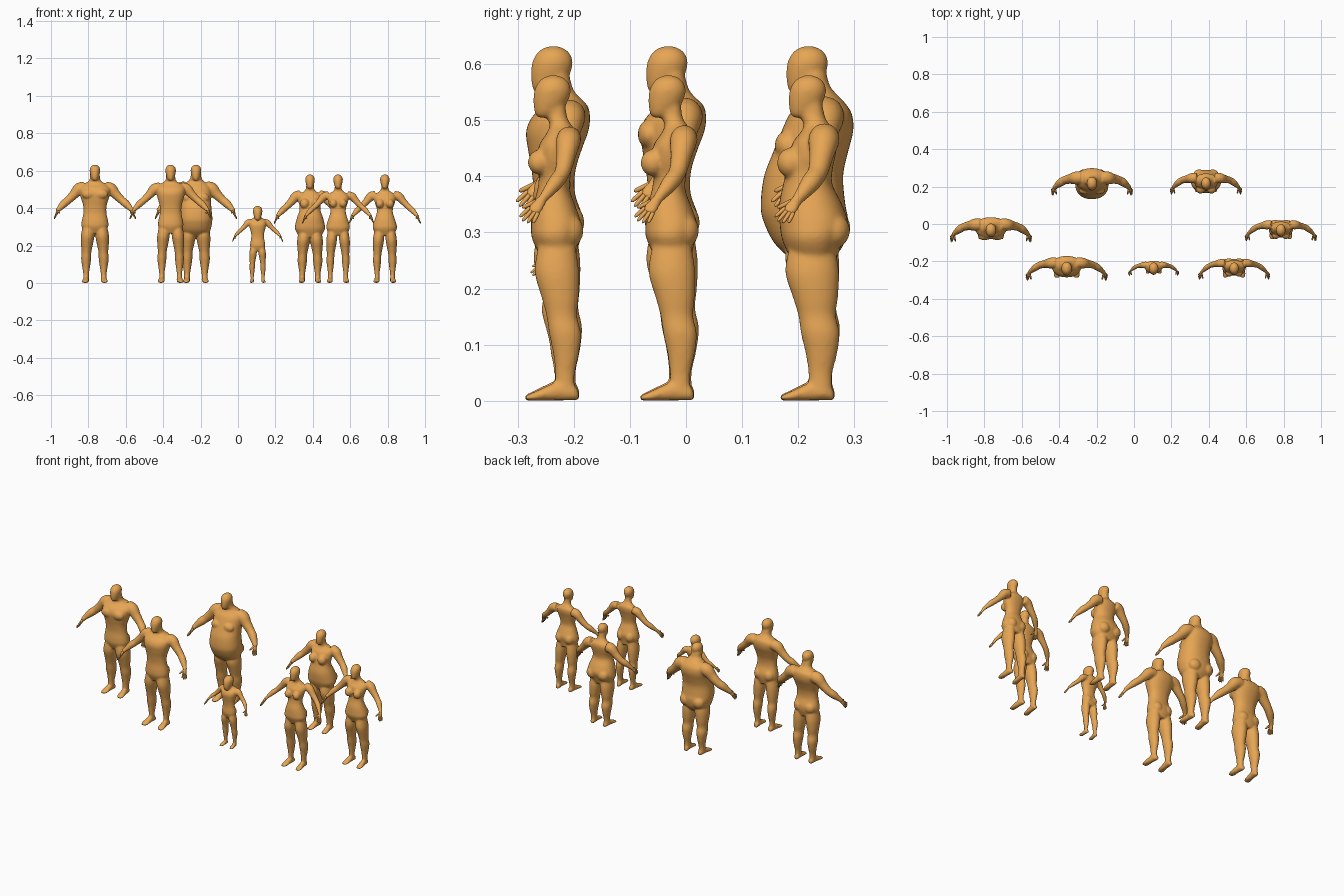
import bpy, bmesh
from mathutils import Vector, Matrix
from math import cos, sin, pi, copysign

mat = bpy.data.materials.new("clay")
mat.diffuse_color = (0.80, 0.38, 0.09, 1)


def catmull(rows, steps):
    """Smoothly resample a list of equal-length number rows."""
    out, n = [], len(rows)
    for i in range(n - 1):
        p0, p1, p2, p3 = (rows[max(0, min(n - 1, i + k))] for k in (-1, 0, 1, 2))
        for s in range(steps):
            t = s / steps
            out.append([0.5 * (2 * b + (c - a) * t + (2 * a - 5 * b + 4 * c - d) * t * t
                               + (3 * b - a - 3 * c + d) * t ** 3)
                        for a, b, c, d in zip(p0, p1, p2, p3)])
    return out + [list(rows[-1])]


def loft(bm, stations, n=28, power=1.0):
    """Closed skin through rings (centre, U, V)."""
    rings = []
    for c, u, v in stations:
        ring = []
        for k in range(n):
            ca, sa = cos(2 * pi * k / n), sin(2 * pi * k / n)
            ca = copysign(abs(ca) ** power, ca)
            sa = copysign(abs(sa) ** power, sa)
            ring.append(bm.verts.new(c + u * ca + v * sa))
        rings.append(ring)
    for a, b in zip(rings, rings[1:]):
        for k in range(n):
            bm.faces.new((a[k], a[(k + 1) % n], b[(k + 1) % n], b[k]))
    bm.faces.new(rings[0])
    bm.faces.new(rings[-1])


def column(bm, rows, power=1.0):
    """Upright loft, rows of (z, half width, front y, back y)."""
    loft(bm, [(Vector((0, (f + b) / 2, z)), Vector((w, 0, 0)), Vector((0, (b - f) / 2, 0)))
              for z, w, f, b in catmull(rows, 4)], 40, power)


def tube(bm, rows, n=20, steps=4):
    """Round limb, rows of (x, y, z, radius)."""
    pts = catmull(rows, steps)
    st = []
    for i, p in enumerate(pts):
        t = (Vector(pts[min(i + 1, len(pts) - 1)][:3]) - Vector(pts[max(i - 1, 0)][:3])).normalized()
        u = t.cross(Vector((0, 1, 0))).normalized()
        st.append((Vector(p[:3]), u * p[3], t.cross(u) * p[3]))
    loft(bm, st, n)


def ball(bm, loc, rad):
    bmesh.ops.create_uvsphere(bm, u_segments=24, v_segments=16, radius=1,
                              matrix=Matrix.Translation(loc) @ Matrix.Diagonal((*rad, 1)))


# torso profiles: z, half width, front, back
MALE = [(.265, .045, -.025, .04), (.30, .066, -.04, .05), (.33, .066, -.041, .05), (.37, .058, -.037, .037),
        (.41, .058, -.04, .038), (.45, .069, -.047, .05), (.48, .076, -.05, .061), (.505, .078, -.04, .064),
        (.525, .064, -.02, .06), (.54, .036, -.012, .046), (.555, .026, -.018, .034), (.585, .024, -.018, .026)]
BIG_MALE = [(.25, .055, -.03, .04), (.28, .077, -.062, .062), (.32, .086, -.082, .069), (.35, .088, -.087, .064),
            (.40, .083, -.081, .06), (.44, .081, -.066, .068), (.48, .083, -.05, .078), (.51, .08, -.036, .076),
            (.53, .062, -.02, .064), (.545, .042, -.014, .05), (.56, .03, -.022, .037), (.585, .027, -.022, .03)]
FEMALE = [(.255, .045, -.025, .04), (.29, .064, -.041, .046), (.315, .062, -.042, .05), (.345, .052, -.039, .04),
          (.375, .043, -.031, .029), (.40, .044, -.028, .03), (.43, .054, -.03, .036), (.455, .058, -.028, .042),
          (.475, .05, -.015, .042), (.49, .029, -.008, .033), (.505, .019, -.012, .024), (.535, .018, -.014, .02)]
BIG_FEMALE = [(.245, .055, -.03, .045), (.285, .079, -.048, .06), (.315, .078, -.053, .069), (.35, .069, -.054, .058),
              (.385, .057, -.047, .041), (.41, .056, -.042, .041), (.435, .062, -.037, .046), (.46, .062, -.03, .05),
              (.477, .052, -.017, .047), (.49, .032, -.01, .037), (.505, .022, -.014, .028), (.535, .02, -.015, .022)]
# head: z below crown, half width, front, back
HEAD = [(-.084, .009, -.033, -.012), (-.076, .017, -.038, .006), (-.06, .023, -.041, .022), (-.042, .027, -.041, .031),
        (-.026, .028, -.038, .033), (-.012, .023, -.03, .027), (-.004, .014, -.02, .017), (0, .005, -.008, .006)]
# leg: z, x, y, half width, half depth
LEG = [(.30, .034, .005, .03, .036), (.25, .039, .005, .034, .043), (.20, .043, .011, .029, .036),
       (.165, .045, .014, .024, .03), (.13, .047, .02, .025, .031), (.09, .047, .022, .02, .025),
       (.05, .047, .02, .0145, .019), (.01, .047, .02, .015, .02)]
FOOT = [(.045, .009, .009), (.036, .014, .016), (.01, .015, .019), (-.015, .017, .014), (-.035, .019, .009),
        (-.052, .013, .005)]
ARM = [(.055, .028, .51, .028), (.085, .026, .502, .029), (.11, .022, .475, .023), (.132, .018, .453, .020),
       (.148, .013, .438, .0185), (.167, .002, .422, .0185), (.192, -.018, .395, .012), (.20, -.026, .385, .0105)]


def figure(name, x, y, height, torso, S, tscale=(1, 1, 1), head=1.0, leg=1.0, arm=1.0, chest=None):
    sx, sy, sz = S
    m = min(S)
    bm, fb = bmesh.new(), bmesh.new()
    column(bm, [(z * tscale[2], w * tscale[0], f * tscale[1], b * tscale[1]) for z, w, f, b in torso], .9)
    column(bm, [(height + .002 + z * head, w * head, f * head, b * head) for z, w, f, b in HEAD])
    for s in (-1, 1):
        # leg and foot
        loft(bm, [(Vector((s * px * sx, py * sy, z * sz)), Vector((rx * sx * leg, 0, 0)), Vector((0, ry * sy * leg, 0)))
                  for z, px, py, rx, ry in catmull(LEG, 4)])
        loft(bm, [(Vector((s * (.047 - .08 * (fy - .02)) * sx, fy * sy, h * sz)), Vector((w * sx, 0, 0)),
                   Vector((0, 0, h * sz))) for fy, w, h in catmull(FOOT, 4)])
        # buttock, sized to the back of the hip profile
        hip = torso[2]
        ball(bm, (s * hip[1] * .46 * tscale[0], (hip[3] - .026) * tscale[1], (hip[0] - .012) * tscale[2]),
             (.032 * sx * leg, .03 * sy, .034 * sz))
        # breast or pectoral
        if chest:
            cx, cy, cz, rx, ry, rz = chest
            ball(bm, (s * cx, cy, cz), (rx, ry, rz))
        # arm
        tube(bm, [(s * a * sx, b * sy, c * sz, r * m * arm) for a, b, c, r in ARM])
        # palm and fingers
        d = Vector((s * .33, -.58, -.75)).normalized()
        side = Vector((-s * .3, -.75, .5))
        side = (side - d * side.dot(d)).normalized()
        nrm = d.cross(side)
        wrist = Vector((s * .197 * sx, -.023 * sy, .388 * sz))
        loft(bm, [(wrist + d * t * m, side * w * m, nrm * h * m) for t, w, h in
                  catmull([(-.004, .010, .009), (.01, .013, .008), (.024, .0145, .007), (.034, .012, .0055)], 3)], 20)
        for k, ln in zip((-1.5, -.5, .5, 1.5), (.023, .029, .031, .027)):
            base = wrist + (d * .027 + side * k * .0068) * m
            dirn = (d + side * k * .13).normalized()
            tube(fb, [(*(base + dirn * ln * m * t), r * m) for t, r in
                      ((0, .0042), (.5, .004), (.9, .0033), (1.05, .0012))], 10, 3)
        tdir = (d + side * .6 + Vector((-s * .45, 0, 0))).normalized()
        base = wrist + (d * .008 + side * .007) * m
        tube(fb, [(*(base + tdir * .031 * m * t), r * m) for t, r in
                  ((0, .006), (.5, .005), (.9, .004), (1.05, .0015))], 10, 3)
    for part, b in (("body", bm), ("fingers", fb)):
        bmesh.ops.recalc_face_normals(b, faces=b.faces)
        for f in b.faces:
            f.smooth = True
        me = bpy.data.meshes.new(name + "_" + part)
        b.to_mesh(me)
        b.free()
        me.materials.append(mat)
        ob = bpy.data.objects.new(name + "_" + part, me)
        ob.location = (x, y, 0)
        bpy.context.collection.objects.link(ob)
        if part == "body":
            # fuse the volumes into one continuous skin
            r = ob.modifiers.new("fuse", 'REMESH')
            r.mode = 'VOXEL'
            r.voxel_size = .0042
            r.use_smooth_shade = True
            sm = ob.modifiers.new("soften", 'SMOOTH')
            sm.factor = .5
            sm.iterations = 6


M, F, C = (1, 1, 1), (.88, .97, .92), (.62, .62, .64)
figure("athletic_man", -.765, -.03, .63, MALE, M, (1.07, 1.03, 1), leg=1.07, arm=1.13,
       chest=(.034, -.036, .475, .036, .02, .026))
figure("slim_man", -.36, -.235, .63, MALE, M, leg=.97)
figure("heavy_man", -.225, .22, .63, BIG_MALE, M, leg=1.12, arm=1.2, chest=(.036, -.04, .455, .034, .022, .026))
figure("child", .105, -.235, .41, MALE, C, (.6, .6, .645), head=.9, leg=.95, arm=.95)
figure("heavy_woman", .385, .22, .578, BIG_FEMALE, F, head=.9, leg=1.15, arm=1.08,
       chest=(.029, -.033, .424, .025, .025, .027))
figure("slim_woman", .535, -.235, .578, FEMALE, F, (.97, .97, 1), head=.9, leg=.95, arm=.86,
       chest=(.026, -.027, .425, .02, .02, .022))
figure("athletic_woman", .785, -.03, .578, FEMALE, F, head=.9, leg=1.0, arm=.95,
       chest=(.027, -.029, .424, .022, .022, .024))
